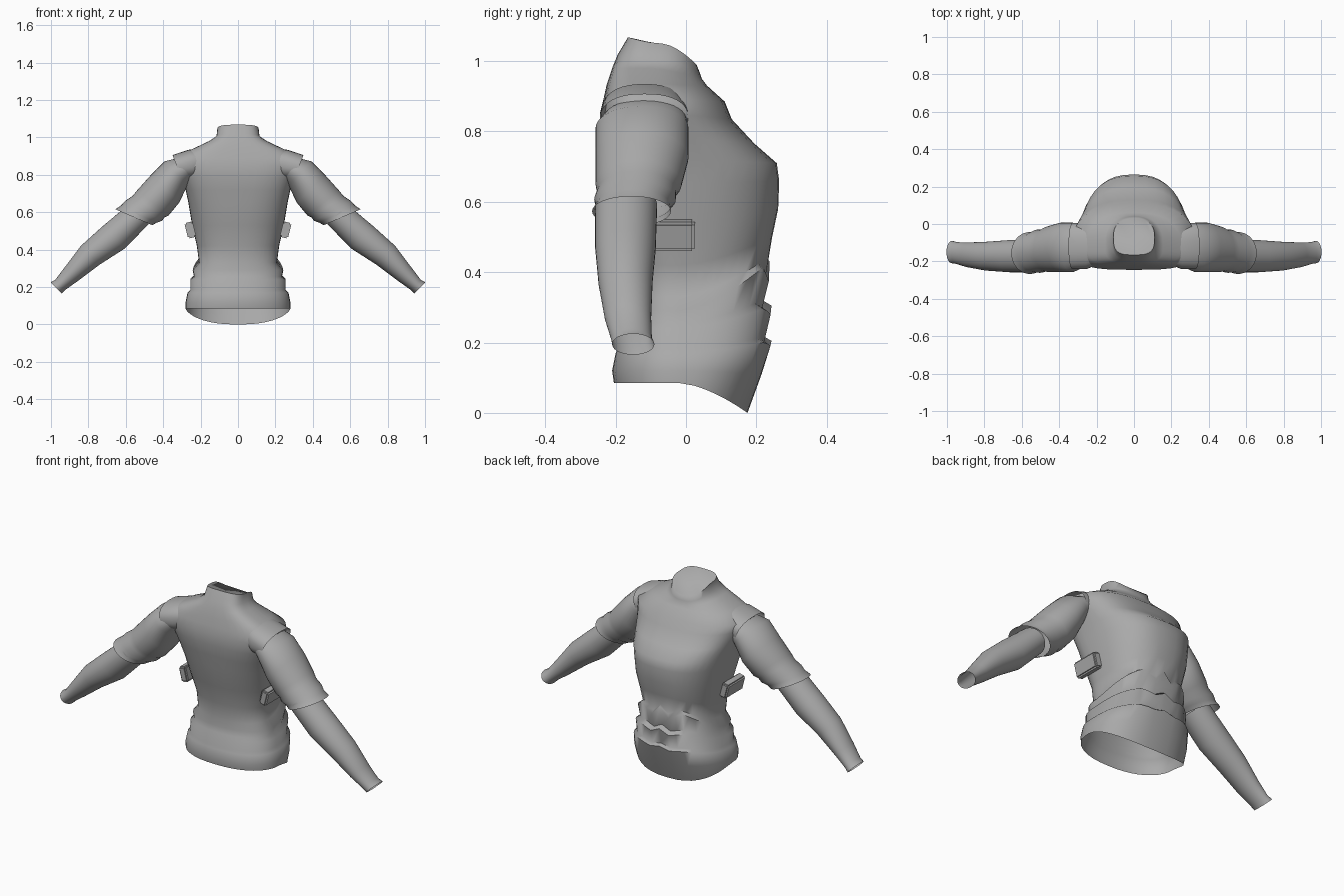
import bpy, bmesh, math
from mathutils import Vector

cube = bpy.data.objects.get("Cube")
if cube:
    bpy.data.objects.remove(cube, do_unlink=True)

SEG = 40
cloth = bpy.data.materials.new("grey cloth")
cloth.use_nodes = True
grey = (0.4, 0.4, 0.4, 1)
cloth.diffuse_color = grey
cloth.node_tree.nodes["Principled BSDF"].inputs["Base Color"].default_value = grey


def power(v, e):
    return math.copysign(abs(v) ** e, v)


def loft(name, rings, cap_end=False, angle=50):
    """Skin a list of point rings into an open tube and shade it smooth."""
    bm = bmesh.new()
    loops = [[bm.verts.new(p) for p in ring] for ring in rings]
    for a, b in zip(loops, loops[1:]):
        for i in range(SEG):
            j = (i + 1) % SEG
            bm.faces.new((a[i], a[j], b[j], b[i]))
    if cap_end:
        bm.faces.new(loops[-1])
    bmesh.ops.recalc_face_normals(bm, faces=bm.faces)
    mesh = bpy.data.meshes.new(name)
    bm.to_mesh(mesh)
    bm.free()
    mesh.materials.append(cloth)
    obj = bpy.data.objects.new(name, mesh)
    bpy.context.collection.objects.link(obj)
    bpy.ops.object.select_all(action='DESELECT')
    obj.select_set(True)
    bpy.context.view_layer.objects.active = obj
    bpy.ops.object.shade_smooth_by_angle(angle=math.radians(angle))


def body_ring(w, z, chest_y, chest_z, back_y):
    """Cross-section whose chest side may sit higher or lower than its flanks."""
    blend = min(max((z - 0.5) / 0.35, 0), 1)
    mid = -0.02 - 0.09 * blend
    back_z = z
    if z > 1:
        mid = (chest_y + back_y) / 2
        back_z += 0.3 * (z - chest_z)
    # Waist folds zigzag: a peak at the centre, a dip on either side
    dip = 0.4 * max(0, chest_z - z) if z < 0.4 else 0
    ring = []
    for i in range(SEG):
        a = math.tau * i / SEG
        front = math.sin(a) > 0
        e = 0.82 if front else 0.88 - 0.28 * blend
        c, s = power(math.cos(a), e), power(math.sin(a), e)
        end_y, end_z = (chest_y, chest_z) if front else (back_y, back_z)
        t = abs(s)
        height = z + (end_z - z) * t ** 1.6
        if front:
            height -= dip * math.sin(math.tau * min(abs(c), 0.5)) ** 2
        ring.append((w * c, mid + (end_y - mid) * t, height))
    return ring


def arm_ring(x, y, z, r, ry, skew, side):
    """Oval cross-section of the sloping arm; skew lays it flatter."""
    ring = []
    for i in range(SEG):
        a = math.tau * i / SEG
        d = r * math.cos(a) * math.sqrt(0.5)
        ring.append((side * (x + d * (1 + skew)), y + ry * math.sin(a), z + d * (1 - skew)))
    return ring


def shoulder_ring(x, z, r, ry, lean, side):
    """Upright oval for the shoulder opening."""
    ring = []
    for i in range(SEG):
        a = math.tau * i / SEG
        c, s = power(math.cos(a), 0.85), power(math.sin(a), 0.85)
        ring.append((side * (x + lean * c), -.118 + ry * s, z + r * c))
    return ring


# Torso: width, flank height, chest depth, chest height, back depth
torso = [
    (.28, .085, .175, .0, -.205),
    (.28, .12, .215, .11, -.21),
    (.27, .17, .243, .205, -.2),
    (.255, .185, .225, .215, -.192),
    (.255, .24, .243, .305, -.185),
    (.235, .255, .218, .32, -.175),
    (.242, .29, .238, .43, -.17),
    (.208, .33, .23, .44, -.165),
    (.22, .42, .245, .5, -.165),
    (.245, .53, .262, .58, -.2),
    (.265, .65, .265, .66, -.22),
    (.28, .72, .258, .71, -.235),
    (.3, .785, .195, .765, -.245),
    (.325, .85, .13, .835, -.245),
    (.33, .89, .11, .885, -.235),
    (.25, .935, .06, .93, -.225),
    (.155, .98, .045, .95, -.21),
    (.115, 1.005, .04, .965, -.195),
    (.11, 1.05, .03, .99, -.165),
]
loft("torso", [body_ring(*row) for row in torso], cap_end=True, angle=70)

# Sleeves and forearms: centre x, y, z, radius, depth radius, skew
sleeve = [
    (.27, -.115, .845, .065, .115, 0),
    (.33, -.125, .81, .088, .132, 0),
    (.39, -.125, .725, .106, .132, 0),
    (.455, -.135, .65, .107, .122, .1),
    (.478, -.14, .63, .101, .112, .2),
    (.505, -.145, .607, .107, .116, .3),
    (.53, -.15, .59, .1, .106, .35),
    (.557, -.155, .573, .1, .112, .4),
]
forearm = [
    (.53, -.17, .59, .075, .088, 0),
    (.665, -.172, .465, .084, .086, 0),
    (.79, -.172, .37, .071, .077, 0),
    (.89, -.165, .27, .051, .066, 0),
    (.95, -.155, .212, .038, .058, 0),
    (.973, -.15, .195, .042, .06, 0),
]
# Shoulder caps: centre x, height, radius, depth radius, lean
shoulder = [
    (.2, .865, .07, .1, 0),
    (.25, .855, .08, .122, .01),
    (.325, .838, .068, .124, .025),
]

for label, side in (("left", 1), ("right", -1)):
    loft(label + "_sleeve", [arm_ring(*row, side) for row in sleeve])
    loft(label + "_forearm", [arm_ring(*row, side) for row in forearm])
    loft(label + "_shoulder", [shoulder_ring(*row, side) for row in shoulder])

    # Side tab: a rounded strap leaning against the flank
    bm = bmesh.new()
    bmesh.ops.create_cube(bm, size=1)
    bmesh.ops.scale(bm, vec=Vector((.045, .16, .085)), verts=bm.verts)
    bmesh.ops.bevel(bm, geom=bm.edges[:], offset=.008, segments=2, affect='EDGES')
    mesh = bpy.data.meshes.new(label + "_side_tab")
    bm.to_mesh(mesh)
    bm.free()
    mesh.materials.append(cloth)
    tab = bpy.data.objects.new(label + "_side_tab", mesh)
    tab.location = (side * .255, -.055, .505)
    tab.rotation_euler = (0, side * .25, 0)
    bpy.context.collection.objects.link(tab)
